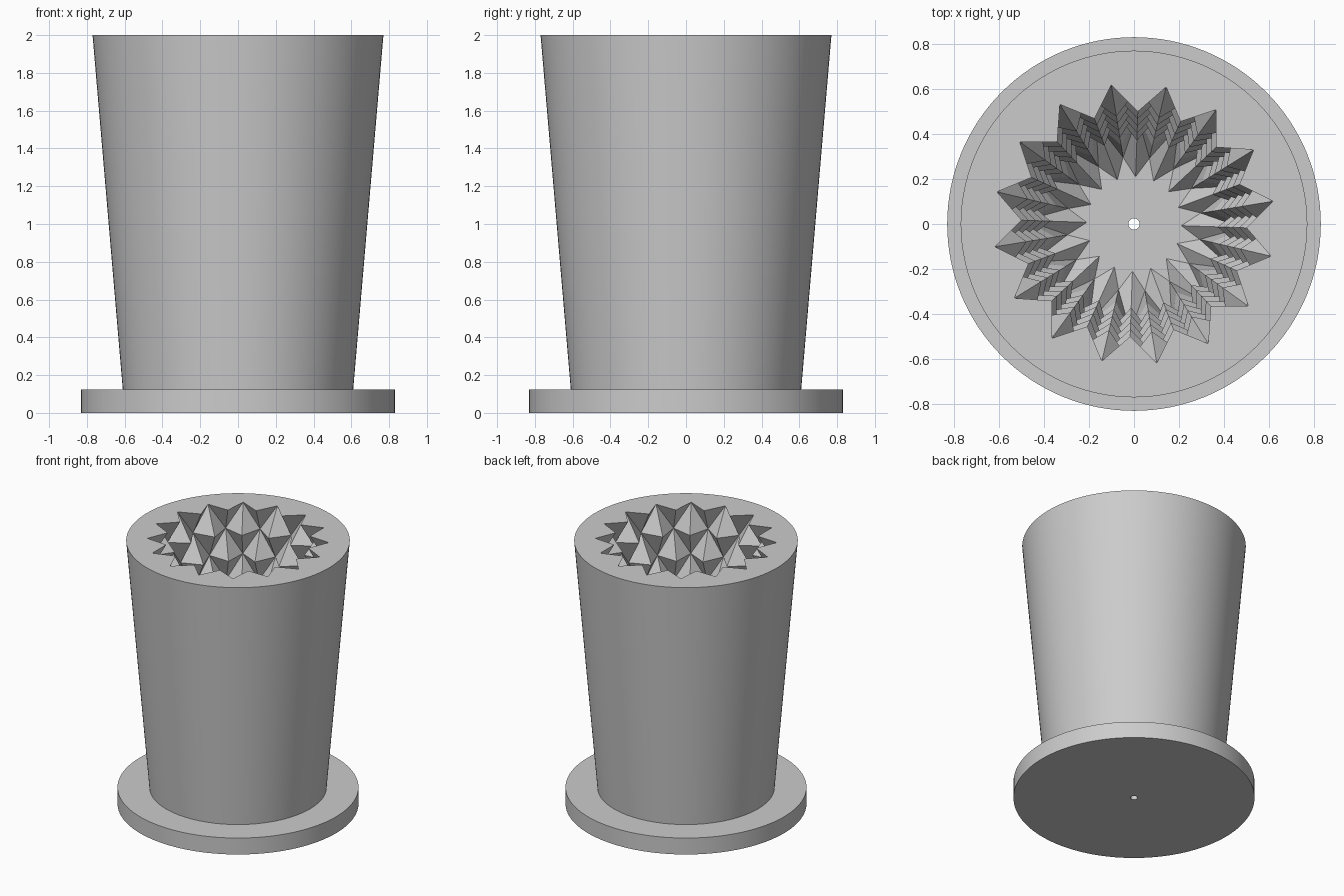
import bpy, bmesh, math

if "Cube" in bpy.data.objects:
    bpy.data.objects.remove(bpy.data.objects["Cube"])

grey = bpy.data.materials.new("mid_grey")
grey.use_nodes = True
COLOUR = (0.6, 0.6, 0.6, 1)
grey.diffuse_color = COLOUR
grey.node_tree.nodes["Principled BSDF"].inputs["Base Color"].default_value = COLOUR

SIDES, SPIKES, ROWS = 128, 16, 10
TOP, PLATE, HOLE = 2.0, 0.125, 0.025
SLOPE = (0.77 - 0.61) / (TOP - PLATE)
TWIST = math.radians(9.3)


def ring(bm, radii, z, turn=0):
    """One closed ring of vertices, with one radius per vertex."""
    n = len(radii)
    return [bm.verts.new((r * math.cos(turn + math.tau * i / n),
                          r * math.sin(turn + math.tau * i / n), z))
            for i, r in enumerate(radii)]


def wall(bm, low, high, smooth=True):
    n = len(low)
    for i in range(n):
        k = (i + 1) % n
        bm.faces.new((low[i], low[k], high[k], high[i])).smooth = smooth


def cap(bm, *loops):
    """Flat fill between an outer loop and the loop inside it."""
    edges = []
    for loop in loops:
        for i, v in enumerate(loop):
            w = loop[(i + 1) % len(loop)]
            edges.append(bm.edges.get((v, w)) or bm.edges.new((v, w)))
    bmesh.ops.triangle_fill(bm, use_beauty=True, use_dissolve=False, edges=edges)


def finish(bm, name):
    bmesh.ops.recalc_face_normals(bm, faces=bm.faces)
    for e in bm.edges:
        e.smooth = all(f.smooth for f in e.link_faces)
    mesh = bpy.data.meshes.new(name)
    bm.to_mesh(mesh)
    bm.free()
    mesh.materials.append(grey)
    obj = bpy.data.objects.new(name, mesh)
    bpy.context.collection.objects.link(obj)


# Base plate with a small drain hole
bm = bmesh.new()
outer = [ring(bm, [0.83] * SIDES, z) for z in (0, PLATE)]
inner = [ring(bm, [HOLE] * 32, z) for z in (0, PLATE)]
wall(bm, *outer)
wall(bm, *inner)
for o, i in zip(outer, inner):
    cap(bm, o, i)
finish(bm, "base_plate")

# Tapered body with a spiky cavity
bm = bmesh.new()
low = ring(bm, [0.61] * SIDES, PLATE)
high = ring(bm, [0.77] * SIDES, TOP)
wall(bm, low, high)

rows = []
for j in range(ROWS + 1):
    z = TOP - (TOP - PLATE) * j / ROWS
    peak, valley = 0.5 - SLOPE * (TOP - z), 0.625 - SLOPE * (TOP - z)
    if j == ROWS:                       # drawn-in foot of the cavity
        peak, valley = 0.21, 0.30
    rows.append(ring(bm, [peak if (i + j) % 2 else valley
                          for i in range(2 * SPIKES)], z, TWIST))

# Four facets meet at each inward peak
for j in range(ROWS):
    a, b = rows[j], rows[j + 1]
    for i in range(2 * SPIKES):
        k = (i + 1) % (2 * SPIKES)
        if (i + j) % 2:
            tris = (a[i], a[k], b[i]), (a[k], b[k], b[i])
        else:
            tris = (a[i], a[k], b[k]), (a[i], b[k], b[i])
        for t in tris:
            bm.faces.new(t)

cap(bm, high, rows[0])
cap(bm, low, rows[-1])
finish(bm, "body")
